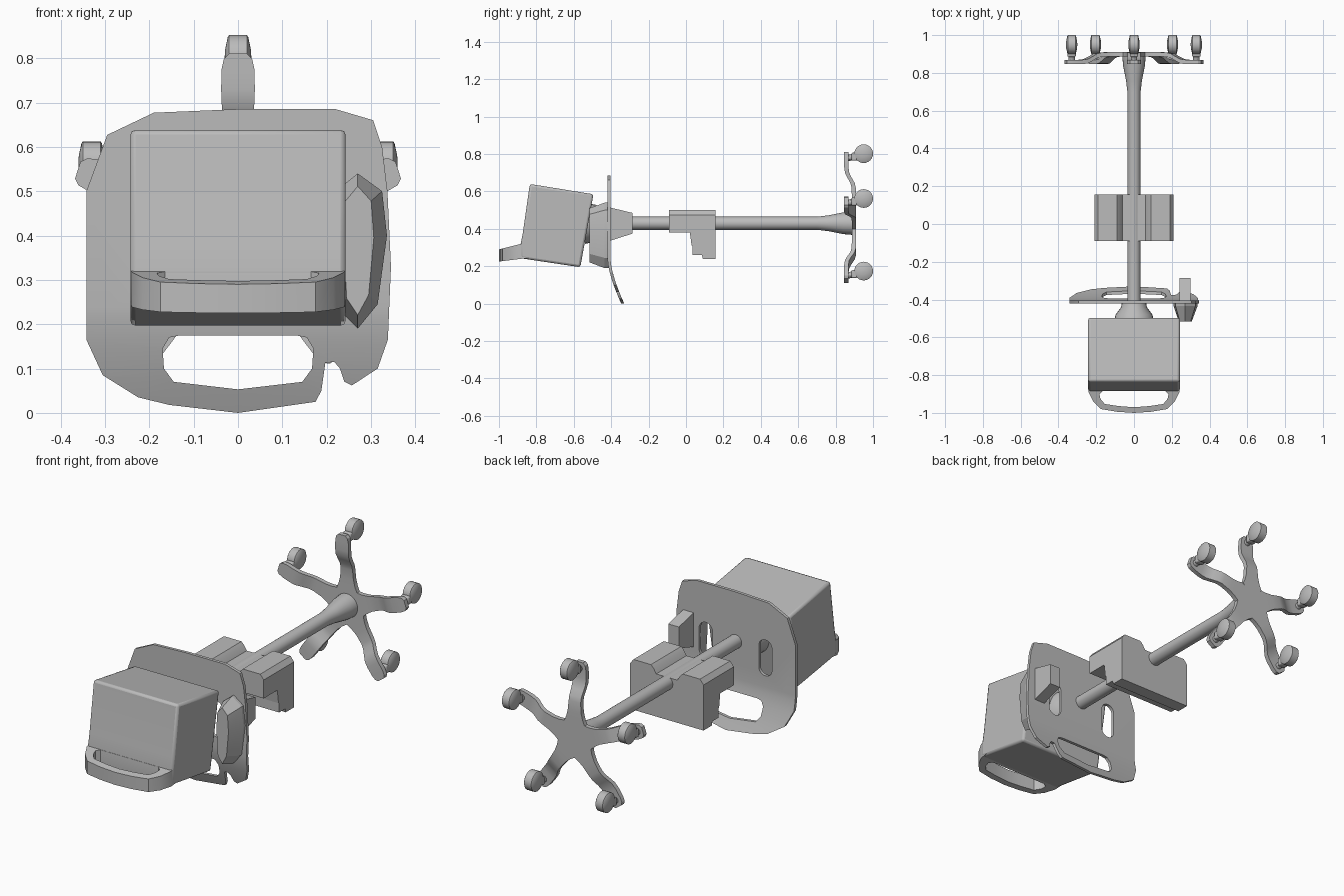
import bpy, bmesh, math
from mathutils import Vector, Matrix

cube = bpy.data.objects.get("Cube")
if cube:
    bpy.data.objects.remove(cube, do_unlink=True)

grey = bpy.data.materials.new("plain_grey")
grey.use_nodes = True
COLOUR = (0.5, 0.5, 0.5, 1)
grey.diffuse_color = COLOUR
grey.node_tree.nodes["Principled BSDF"].inputs["Base Color"].default_value = COLOUR


def finish(name, bm, bevel=0.0, angle=30):
    bmesh.ops.recalc_face_normals(bm, faces=bm.faces)
    me = bpy.data.meshes.new(name)
    bm.to_mesh(me)
    bm.free()
    me.materials.append(grey)
    ob = bpy.data.objects.new(name, me)
    bpy.context.collection.objects.link(ob)
    bpy.ops.object.select_all(action="DESELECT")
    ob.select_set(True)
    bpy.context.view_layer.objects.active = ob
    if bevel:
        mod = ob.modifiers.new("bevel", "BEVEL")
        mod.width, mod.segments, mod.limit_method = bevel, 2, "ANGLE"
        mod.angle_limit = math.radians(40)
    bpy.ops.object.shade_smooth_by_angle(angle=math.radians(angle))
    return ob


def loft(name, rings, bevel=0.0, angle=30):
    """Skin a list of point rings and cap both ends."""
    bm = bmesh.new()
    rows = [[bm.verts.new(p) for p in ring] for ring in rings]
    n = len(rows[0])
    for a, b in zip(rows, rows[1:]):
        for i in range(n):
            j = (i + 1) % n
            bm.faces.new((a[i], a[j], b[j], b[i]))
    bm.faces.new(rows[0])
    bm.faces.new(rows[-1])
    return finish(name, bm, bevel, angle)


def circle(r, y, cx=0.0, cz=0.43, n=24):
    return [(cx + r * math.cos(2 * math.pi * i / n), y,
             cz + r * math.sin(2 * math.pi * i / n)) for i in range(n)]


def sheet(name, outlines, place, cuts=(), angle=30):
    """Fill a 2D outline with holes, thicken it, then place(u, v, side) each point."""
    bm = bmesh.new()
    for line in outlines:
        vs = [bm.verts.new((u, v, 0)) for u, v in line]
        for i in range(len(vs)):
            bm.edges.new((vs[i - 1], vs[i]))
    bmesh.ops.triangle_fill(bm, use_beauty=True, edges=bm.edges[:], normal=(0, 0, 1))
    for c in cuts:
        bmesh.ops.bisect_plane(bm, geom=bm.verts[:] + bm.edges[:] + bm.faces[:],
                               plane_co=(0, c, 0), plane_no=(0, 1, 0))
    res = bmesh.ops.extrude_face_region(bm, geom=bm.faces[:], use_keep_orig=True)
    for g in res["geom"]:
        if isinstance(g, bmesh.types.BMVert):
            g.co.z = 1
    for v in bm.verts:
        v.co = place(*v.co)
    return finish(name, bm, angle=angle)


# Pole with flared foot, and the flared neck in front of the plate
loft("pole", [circle(r, y) for y, r in
              [(-0.42, 0.035), (0.70, 0.035), (0.76, 0.042), (0.84, 0.058), (0.89, 0.062)]])
loft("display_neck", [circle(r, y) for y, r in
                      [(-0.405, 0.062), (-0.44, 0.068), (-0.48, 0.098), (-0.54, 0.11)]])

# Back plate with hand hole, two slots and a lower lip that sweeps backward
plate_outline = [(-.19, .677), (0, .685), (.22, .685), (.305, .66), (.325, .60), (.337, .5),
                 (.345, .33), (.338, .165), (.315, .10), (.257, .062), (.24, .07), (.23, .10),
                 (.217, .115), (.197, .113), (.188, .05), (.175, .025), (0, 0), (-.155, .018),
                 (-.225, .035), (-.305, .085), (-.342, .165), (-.342, .5), (-.295, .627)]
half_hole = [(.13, .175), (.155, .17), (.17, .145), (.167, .10), (.145, .07)]
hand_hole = half_hole + [(0, .053)] + [(-x, z) for x, z in reversed(half_hole)]


def slot(cx):
    pts = []
    for i in range(16):
        a = 2 * math.pi * (i + 0.5) / 16
        pts.append((cx + 0.038 * math.cos(a),
                    0.39 + 0.038 * math.sin(a) + math.copysign(0.055, math.sin(a))))
    return pts


sheet("back_plate", [plate_outline, hand_hole, slot(-0.17), slot(0.17)],
      lambda x, z, s: Vector((x, -0.42 + 0.016 * s + 0.63 * max(0, 0.24 - z) ** 1.5, z)),
      cuts=(0.24, 0.21, 0.18, 0.15, 0.12, 0.08, 0.04))

# Display housing, tilted forward
housing = [(-.835, .64), (-.495, .585), (-.565, .195), (-.885, .243), (-.885, .315), (-.872, .38)]
loft("display_housing", [[(x, y, z) for y, z in housing] for x in (-0.243, 0.243)], bevel=0.012)

# Carry handle on the housing front
half_outer = [(.243, -.84), (.24, -.89), (.215, -.94), (.175, -.98), (.09, -.994)]
half_inner = [(.165, -.885), (.183, -.9), (.178, -.925), (.155, -.953), (.08, -.964)]
rim, gap = [h + [(0, h[-1][1] - 0.006)] + [(-x, y) for x, y in reversed(h)]
            for h in (half_outer, half_inner)]


def handle_place(x, y, side):
    t = (y + 0.88) / -0.12
    return Vector((x, y, (0.24 - 0.015 * t) * (1 - side) + (0.32 - 0.03 * t) * side))


sheet("carry_handle", [rim, gap], handle_place)

# Probe on the left side of the plate, with its rear block
probe = [(.27, .54), (.325, .50), (.336, .40), (.315, .245), (.27, .19),
         (.225, .235), (.21, .40), (.22, .50)]
loft("side_probe", [[(x, -0.412, z) for x, z in probe],
                    [(x, -0.435, z) for x, z in probe],
                    [(.27 + (x - .27) * .55, -0.515, .37 + (z - .37) * .83) for x, z in probe]],
     angle=15)
loft("probe_rear_block", [[(x, y, z) for x, z in ((.24, lo), (.30, lo), (.30, hi), (.24, hi))]
                          for y, lo, hi in ((-0.41, .335, .515), (-0.285, .375, .485))])

# Clamp block around the pole, with a grooved top and stepped underside
half_top = [(.06, .46), (.075, .485), (.09, .50), (.19, .50), (.21, .475), (.21, .38)]
top = half_top + [(-x, z) for x, z in reversed(half_top)]
loft("clamp_top", [[(x, y, z) for x, z in top] for y in (-0.09, 0.157)], angle=20)
steps = [(.157, .385), (.02, .385), (.03, .31), (.035, .31), (.035, .26),
         (.085, .26), (.09, .24), (.157, .24)]
loft("clamp_steps", [[(x, y, z) for y, z in steps] for x in (-0.21, 0.21)])

# Five-armed base: radius, half width, front depth of each cross-section
HUB = Vector((0, 0, 0.43))
arm = [(0, .0005, .887), (.08, .058, .887), (.105, .047, .887), (.14, .038, .887),
       (.19, .034, .885), (.215, .034, .879), (.245, .035, .862), (.27, .037, .850),
       (.30, .038, .846), (.345, .037, .846), (.368, .032, .846), (.38, .020, .846)]
# Wheel cross-section along its axle
wheel = [(-.030, .002), (-.029, .018), (-.023, .046), (-.020, .05),
         (.020, .05), (.023, .046), (.029, .018), (.030, .002)]
for k in range(5):
    a = math.radians(90 + 72 * k)
    out = Vector((math.cos(a), 0, math.sin(a)))
    side = Vector((-math.sin(a), 0, math.cos(a)))
    rings = []
    for r, w, y in arm:
        rings.append([HUB + out * r + side * s * w + Vector((0, y + d, 0))
                      for s, d in ((-1, 0), (1, 0), (1, .023), (-1, .023))])
    loft(f"base_arm_{k + 1}", rings)

    # Caster: swivel stem, fork and wheel
    c = HUB + out * 0.347
    loft(f"caster_stem_{k + 1}",
         [circle(0.017, y, c.x, c.z + dz, 12) for y, dz in ((.86, 0), (.895, .008), (.915, .02))])
    loft(f"caster_fork_{k + 1}",
         [[(c.x + x, y, c.z + z) for x, z in ((-.022, -.012), (.022, -.012),
                                              (.022, .03), (-.022, .03))]
          for y in (.885, .915)], bevel=0.006)
    n = 24
    loft(f"caster_wheel_{k + 1}",
         [[(c.x + x, .95 + r * math.cos(2 * math.pi * i / n),
            c.z + .025 + r * math.sin(2 * math.pi * i / n)) for i in range(n)]
          for x, r in wheel])
